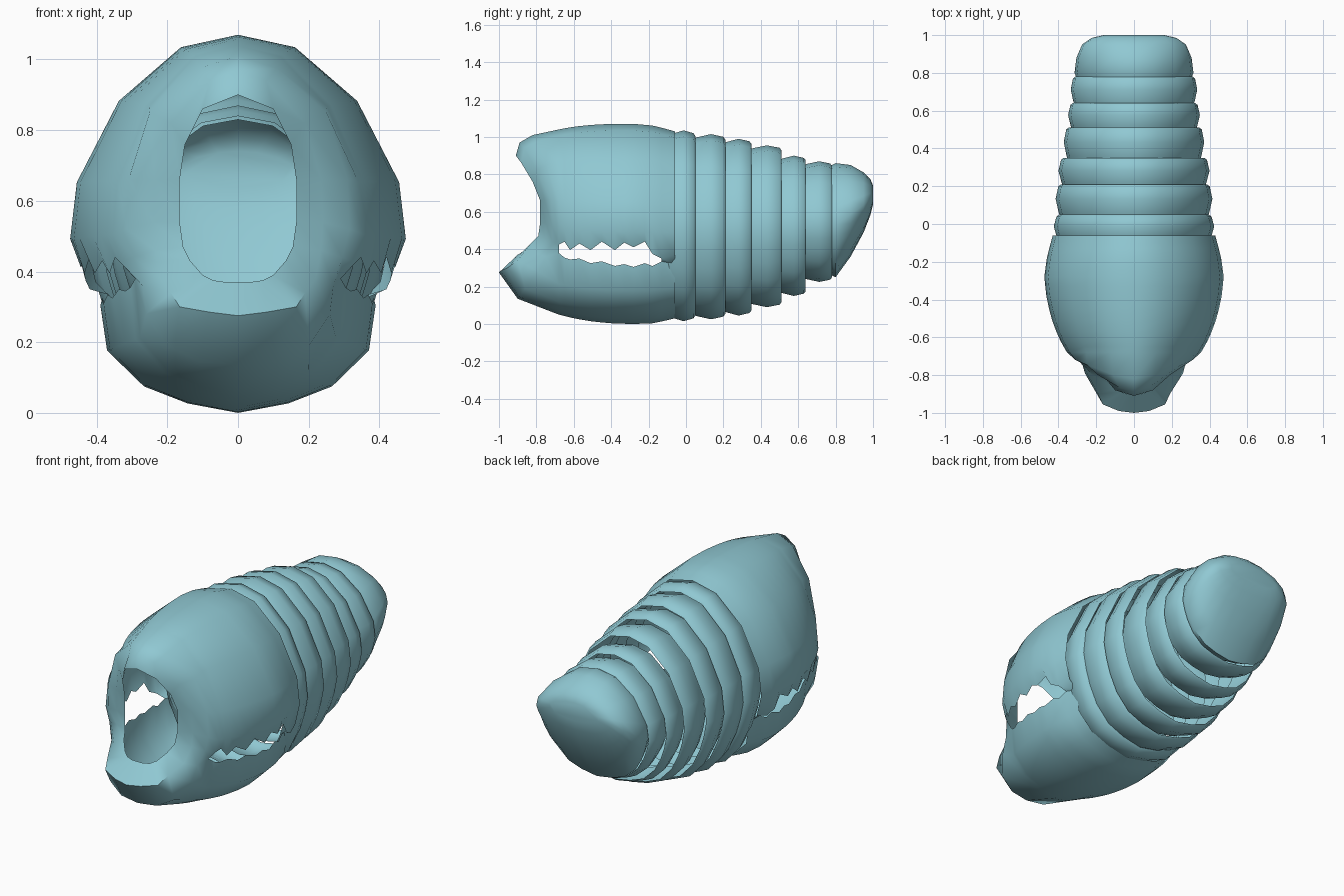
import bpy, math

if "Cube" in bpy.data.objects:
    bpy.data.objects.remove(bpy.data.objects["Cube"])

mat = bpy.data.materials.new("teal_shell")
mat.diffuse_color = (0.28, 0.58, 0.65, 1)
mat.use_nodes = True
mat.node_tree.nodes["Principled BSDF"].inputs["Base Color"].default_value = mat.diffuse_color

# half cross-section: x as a share of half width, z as a share of height
HALF = [(0, 1), (.34, .967), (.71, .825), (.96, .61), (1, .46), (.955, .36),
        (.89, .27), (.77, .165), (.56, .07), (.3, .025), (0, 0)]


def section(y, hw, zt, zb):
    return [(u * hw, y, zb + v * (zt - zb)) for u, v in HALF]


def loft(name, halves, skip=lambda s, k: False, cap=False, angle=45):
    """Join half sections, mirrored in x, into a shell; skip() leaves openings."""
    rings = [h + [(-x, y, z) for x, y, z in h[-2:0:-1]] for h in halves]
    n = len(rings[0])
    verts = [p for r in rings for p in r]
    faces = []
    for s in range(len(rings) - 1):
        for k in range(n):
            if not skip(s, min(k, n - 1 - k)):
                a, b = s * n + k, s * n + (k + 1) % n
                faces.append((a, a + n, b + n, b))
    if cap:
        base = (len(rings) - 1) * n
        faces.append(tuple(range(base, base + n)))
    me = bpy.data.meshes.new(name)
    me.from_pydata(verts, [], faces)
    me.update()
    me.materials.append(mat)
    ob = bpy.data.objects.new(name, me)
    bpy.context.collection.objects.link(ob)
    bpy.ops.object.select_all(action='DESELECT')
    ob.select_set(True)
    bpy.context.view_layer.objects.active = ob
    bpy.ops.object.mode_set(mode='EDIT')
    bpy.ops.mesh.select_all(action='SELECT')
    bpy.ops.mesh.normals_make_consistent(inside=False)
    bpy.ops.object.mode_set(mode='OBJECT')
    bpy.ops.object.shade_smooth_by_angle(angle=math.radians(angle))
    return ob


def lerp(table, y):
    for (a, *p), (b, *q) in zip(table, table[1:]):
        if y <= b + 1e-6:
            t = (y - a) / (b - a)
            return [u + (v - u) * t for u, v in zip(p, q)]
    return table[-1][1:]


# front shell: face opening rim, lip and cheek contours
rim = [(0, -.91, .90), (.10, -.88, .86), (.15, -.82, .76), (.165, -.78, .66),
       (.165, -.78, .54), (.155, -.79, .47), (.135, -.83, .43), (.10, -.87, .39),
       (.07, -.89, .375), (.035, -.90, .37), (0, -.90, .37)]
lip = [(0, -.89, .97), (.08, -.865, .94), (.19, -.80, .82), (.235, -.755, .66),
       (.24, -.75, .54), (.235, -.75, .46), (.22, -.80, .38), (.19, -.90, .34),
       (.165, -.955, .30), (.08, -.99, .285), (0, -1.0, .275)]
cheek = [(0, -.82, 1.01), (.11, -.80, .975), (.25, -.745, .85), (.31, -.72, .66),
         (.315, -.715, .52), (.295, -.715, .44), (.27, -.75, .36), (.26, -.79, .28),
         (.20, -.86, .19), (.11, -.89, .145), (0, -.90, .135)]
# body envelope: y, half width, top, bottom
envelope = [(-.68, .355, 1.04, .05), (-.6, .40, 1.055, .03), (-.5, .437, 1.065, .013),
            (-.4, .462, 1.07, .003), (-.28, .475, 1.07, 0), (-.17, .46, 1.06, .004),
            (-.06, .43, 1.03, .03)]
# side slot with teeth: y, upper edge z, jaw edge z
teeth = [(-.68, .425, .38), (-.65, .44, .355), (-.62, .395, .345), (-.57, .43, .35),
         (-.51, .395, .325), (-.45, .44, .335), (-.38, .395, .31), (-.33, .435, .32),
         (-.28, .41, .305), (-.22, .44, .325), (-.18, .375, .31), (-.13, .35, .335),
         (-.06, .37, .32)]
body = []
for y, up, low in teeth:
    s = section(y, *lerp(envelope, y))
    hw = s[4][0]
    s[5] = (hw * .935, y, up)
    s[6] = (hw * .82, y, low)
    s[7] = (hw * .78, y, s[7][2])
    body.append(s)
slot_end = 3 + len(teeth) - 2
loft("front_shell", [rim, lip, cheek] + body,
     skip=lambda s, k: k == 5 and 3 <= s < slot_end)

# overlapping body rings: front y, rear y, half width, top, bottom
rings = [(-.09, .05, .425, 1.035, .015), (.04, .21, .415, 1.015, .025),
         (.20, .35, .40, .99, .045), (.34, .51, .372, .955, .09),
         (.50, .64, .349, .90, .15), (.63, .78, .335, .87, .225)]
for i, (y0, y1, hw, zt, zb) in enumerate(rings):
    def scaled(y, f):
        d = (1 - f) * hw
        return section(y, hw - d, zt - d, zb + d)
    loft(f"body_ring_{i + 1}", [scaled(y0 - .03, .91), scaled(y0 + .02, .96),
                                scaled(y0 + .55 * (y1 - y0), 1),
                                scaled(y1 - .01, .965), scaled(y1, .93)])

# rounded tail cap
tail = [(.74, .29, .83, .28), (.80, .315, .86, .25), (.88, .305, .85, .36),
        (.95, .275, .81, .49), (.985, .225, .775, .58), (1.0, .16, .74, .64)]
loft("tail_cap", [section(*t) for t in tail], cap=True, angle=60)
